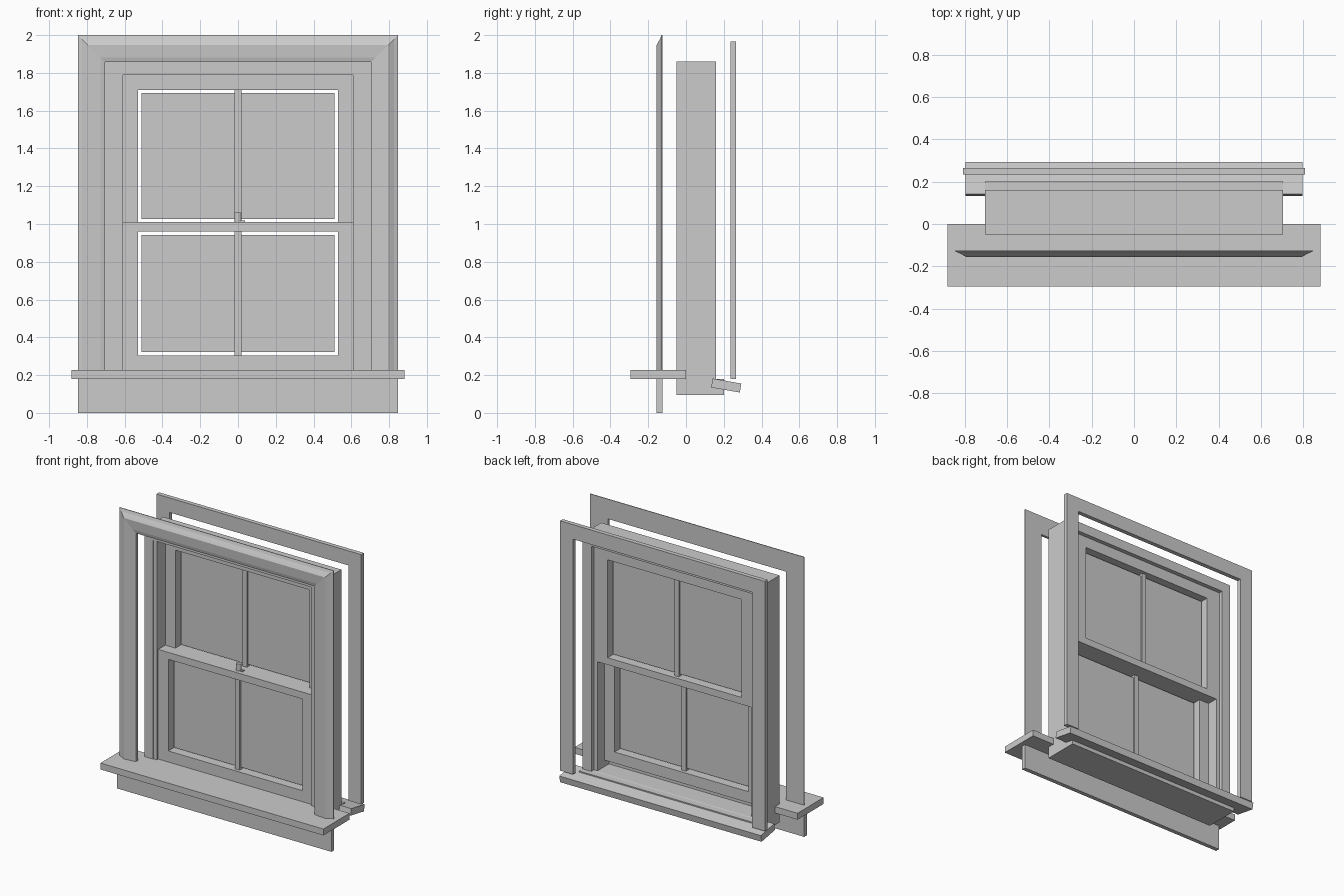
import bpy, bmesh, math

if "Cube" in bpy.data.objects:
    bpy.data.objects.remove(bpy.data.objects["Cube"])


def box(name, x0, x1, y0, y1, z0, z1, rot_x=0.0):
    """Box from its limits, optionally tilted about its own centre."""
    bm = bmesh.new()
    bmesh.ops.create_cube(bm, size=1)
    for v in bm.verts:
        v.co.x *= x1 - x0
        v.co.y *= y1 - y0
        v.co.z *= z1 - z0
    ob = finish(name, bm)
    ob.location = ((x0 + x1) / 2, (y0 + y1) / 2, (z0 + z1) / 2)
    ob.rotation_euler.x = rot_x
    return ob


def finish(name, bm):
    bmesh.ops.recalc_face_normals(bm, faces=bm.faces)
    me = bpy.data.meshes.new(name)
    bm.to_mesh(me)
    bm.free()
    ob = bpy.data.objects.new(name, me)
    bpy.context.collection.objects.link(ob)
    return ob


def pair(name, x0, x1, *rest):
    """Left and right copies of a box."""
    box(name + "_right", x0, x1, *rest)
    box(name + "_left", -x1, -x0, *rest)


def sash(name, y0, y1, z0, z1, open0, open1):
    """Sash frame with stiles, rails, glass and one vertical glazing bar."""
    mid = (y0 + y1) / 2
    pair(name + "_stile", 0.53, 0.61, y0, y1, z0, z1)
    box(name + "_bottom_rail", -0.53, 0.53, y0, y1, z0, open0)
    box(name + "_top_rail", -0.53, 0.53, y0, y1, open1, z1)
    box(name + "_glass", -0.512, 0.512, mid - 0.004, mid + 0.004,
        open0 + 0.017, open1 - 0.017)
    box(name + "_glazing_bar", -0.018, 0.018, mid - 0.016, mid + 0.016, open0, open1)


# Interior moulded casing: profile (inset from outer edge, y) swept round three sides with mitres
profile = [(0, -0.125), (0, -0.13), (0.02, -0.137), (0.037, -0.147), (0.052, -0.155),
           (0.118, -0.150), (0.142, -0.144), (0.142, -0.125)]
bm = bmesh.new()
rings = []
for side, top in ((-1, False), (-1, True), (1, True), (1, False)):
    rings.append([bm.verts.new((side * (0.847 - d), y, 2.0 - d if top else 0.225))
                  for d, y in profile])
n = len(profile)
for a, b in zip(rings, rings[1:]):
    for i in range(n):
        j = (i + 1) % n
        bm.faces.new((a[i], a[j], b[j], b[i]))
bm.faces.new(rings[0])
bm.faces.new(rings[-1])
finish("interior_casing", bm)

# Interior stool and apron
box("stool", -0.882, 0.882, -0.295, 0.0, 0.18, 0.226)
box("apron", -0.847, 0.847, -0.155, -0.125, 0.0, 0.18)

# Jamb box with liners
pair("side_jamb", 0.637, 0.705, -0.05, 0.16, 0.18, 1.86)
box("head_jamb", -0.637, 0.637, -0.05, 0.16, 1.79, 1.86)
pair("jamb_liner", 0.61, 0.637, -0.045, 0.13, 0.18, 1.79)

# Sub sill and sloping outer sill
box("sub_sill", -0.705, 0.705, -0.05, 0.2, 0.095, 0.18)
box("outer_sill", -0.797, 0.797, 0.136, 0.29, 0.121, 0.169, math.radians(-10))

# Exterior flat casing
pair("exterior_casing", 0.708, 0.81, 0.235, 0.266, 0.18, 1.862)
box("exterior_head_casing", -0.81, 0.81, 0.235, 0.266, 1.862, 1.966)

# Sliding sashes
sash("lower_sash", -0.03, 0.05, 0.226, 1.01, 0.305, 0.96)
sash("upper_sash", 0.05, 0.13, 0.96, 1.79, 1.01, 1.71)

# Sash lock on the meeting rail
bm = bmesh.new()
bmesh.ops.create_cone(bm, cap_ends=True, segments=16, radius1=0.018, radius2=0.018, depth=0.05)
lock = finish("sash_lock", bm)
lock.location = (0, 0.01, 1.035)
box("lock_lever", 0.0, 0.036, 0.0, 0.02, 1.01, 1.018)
